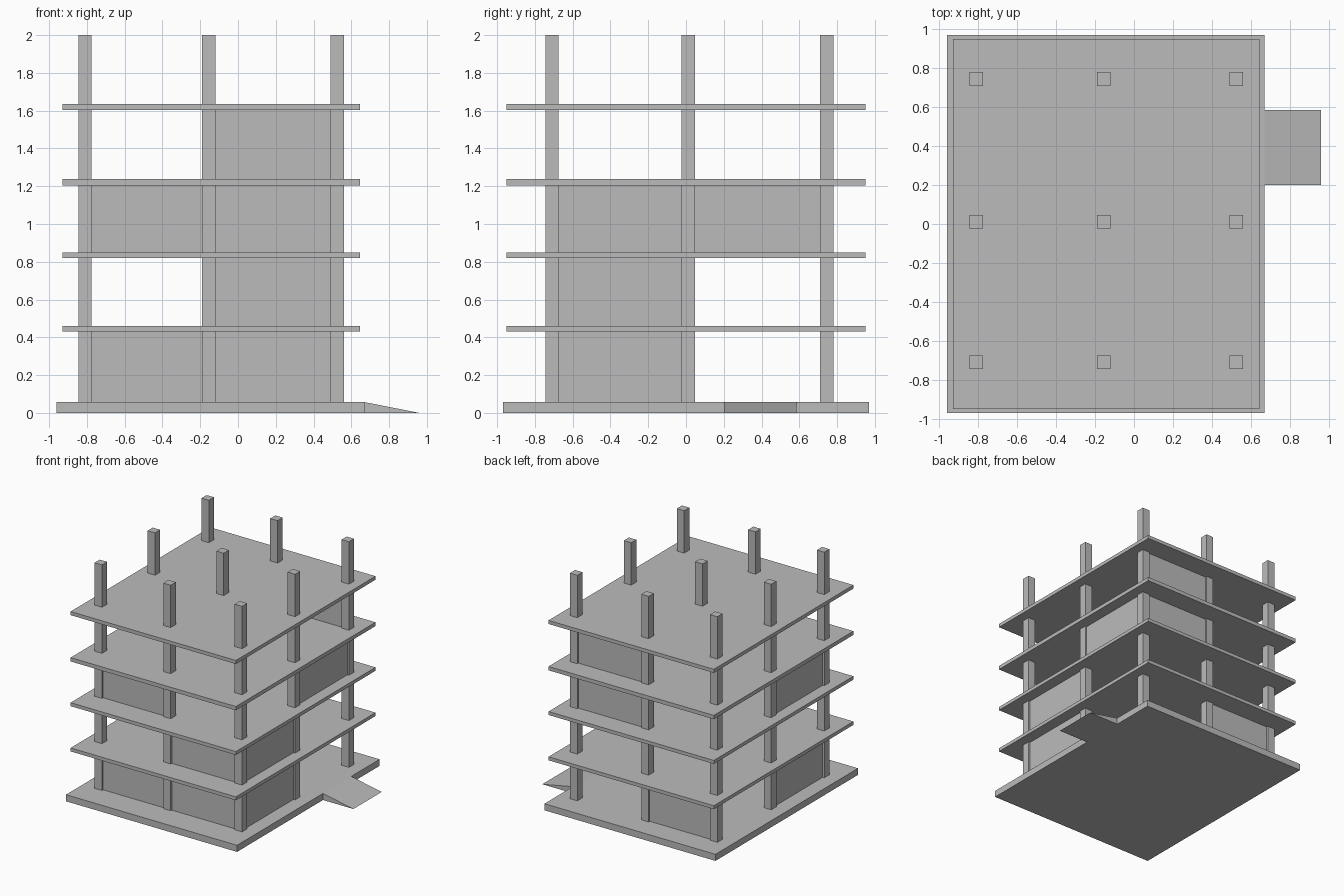
import bpy
import bmesh

cube = bpy.data.objects.get("Cube")
if cube:
    bpy.data.objects.remove(cube, do_unlink=True)

concrete = bpy.data.materials.new("concrete grey")
concrete.use_nodes = True
GREY = (0.5, 0.5, 0.5, 1)
concrete.diffuse_color = GREY
concrete.node_tree.nodes["Principled BSDF"].inputs["Base Color"].default_value = GREY


def finish(name, bm):
    bmesh.ops.recalc_face_normals(bm, faces=bm.faces)
    mesh = bpy.data.meshes.new(name)
    bm.to_mesh(mesh)
    bm.free()
    mesh.materials.append(concrete)
    obj = bpy.data.objects.new(name, mesh)
    bpy.context.collection.objects.link(obj)
    return obj


def box(name, x, y, z):
    """Box from (low, high) ranges on each axis."""
    bm = bmesh.new()
    bmesh.ops.create_cube(bm, size=1)
    for v in bm.verts:
        v.co = [sum(r) / 2 + c * (r[1] - r[0]) for r, c in zip((x, y, z), v.co)]
    return finish(name, bm)


COLS_X = (-0.81, -0.155, 0.525)
COLS_Y = (-0.71, 0.012, 0.745)
HALF = 0.035           # half column width
WALL = 0.02            # half wall thickness
BASE_TOP = 0.057
SLABS = ((0.43, 0.46), (0.82, 0.85), (1.205, 1.238), (1.604, 1.635))

# Ground slab and floor slabs
box("ground_slab", (-0.96, 0.67), (-0.97, 0.97), (0, BASE_TOP))
for i, z in enumerate(SLABS, 1):
    box(f"floor_slab_{i}", (-0.93, 0.645), (-0.95, 0.95), z)

# Columns running through every floor
for x in COLS_X:
    for y in COLS_Y:
        box("column", (x - HALF, x + HALF), (y - HALF, y + HALF), (BASE_TOP, 2))

# Infill walls as (storey, side, bay), bay 0 being towards -x or -y
WALLS = (
    (0, "front", 0), (0, "front", 1), (0, "back", 0), (0, "left", 0), (0, "right", 0),
    (1, "front", 1), (1, "left", 0),
    (2, "front", 0), (2, "back", 1), (2, "left", 1), (2, "right", 0),
    (3, "back", 1),
)
floors = [BASE_TOP] + [top for _, top in SLABS]
for storey, side, bay in WALLS:
    z = (floors[storey], SLABS[storey][0])
    along, across = (COLS_X, COLS_Y) if side in ("front", "back") else (COLS_Y, COLS_X)
    span = (along[bay] + HALF, along[bay + 1] - HALF)
    mid = across[0] if side in ("front", "right") else across[-1]
    depth = (mid - WALL, mid + WALL)
    x, y = (span, depth) if side in ("front", "back") else (depth, span)
    box(f"{side}_wall", x, y, z)

# Entrance ramp: wedge sloping down to the ground on the left side
bm = bmesh.new()
profile = ((0.67, 0), (0.96, 0), (0.67, BASE_TOP))
face = bm.faces.new([bm.verts.new((x, 0.20, z)) for x, z in profile])
ext = bmesh.ops.extrude_face_region(bm, geom=[face])
bmesh.ops.translate(bm, vec=(0, 0.385, 0),
                    verts=[g for g in ext["geom"] if isinstance(g, bmesh.types.BMVert)])
finish("entrance_ramp", bm)
